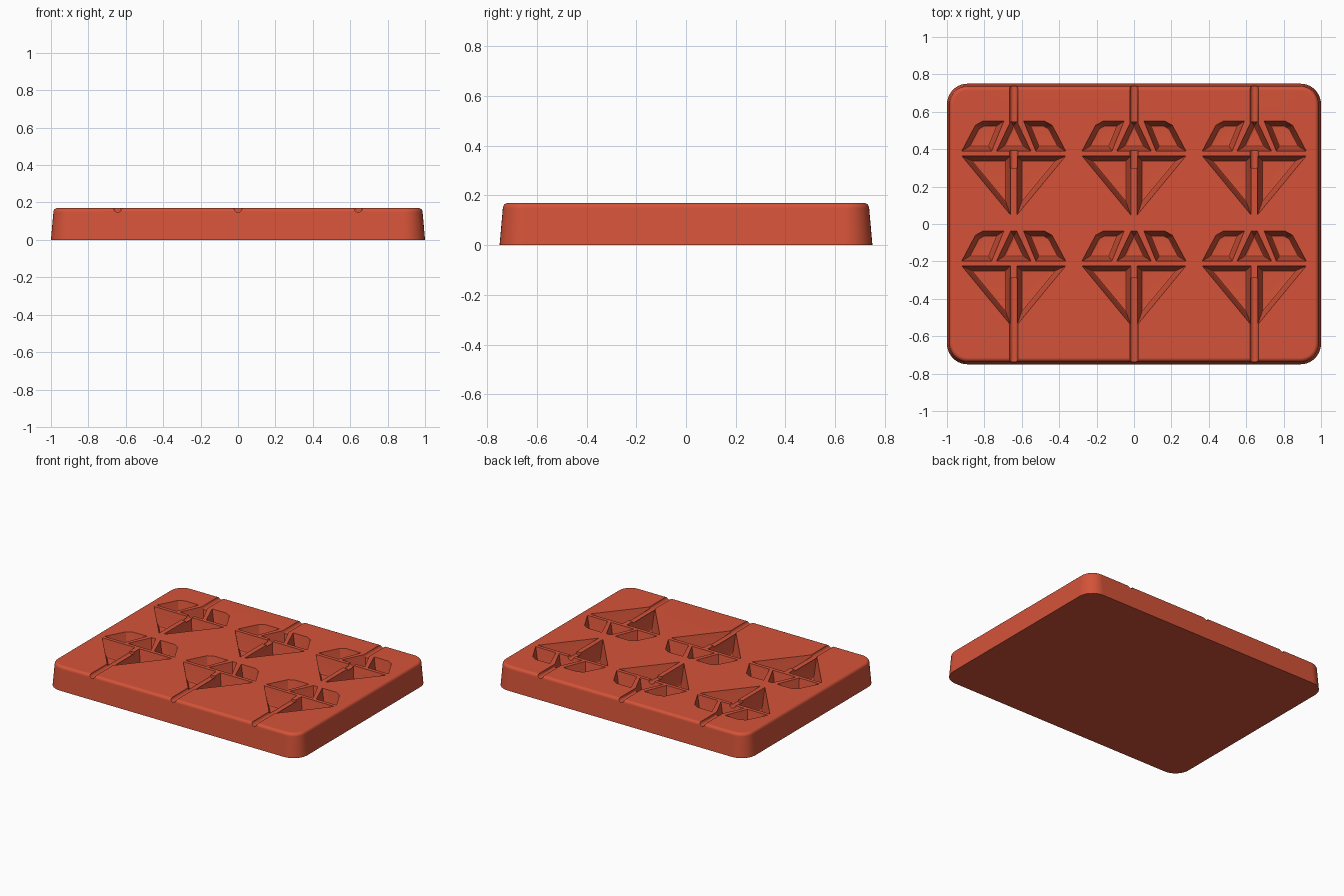
import bpy, bmesh, math
from mathutils import Vector

cube = bpy.data.objects.get("Cube")
if cube:
    bpy.data.objects.remove(cube, do_unlink=True)

TOP = 0.17

red = bpy.data.materials.new("brick red")
red.use_nodes = True
red.diffuse_color = (0.66, 0.086, 0.04, 1)
red.node_tree.nodes["Principled BSDF"].inputs["Base Color"].default_value = red.diffuse_color


def inset(points, d):
    """Move every edge of a counter-clockwise convex outline inwards by d."""
    result = []
    for i, p in enumerate(points):
        a = (p - points[i - 1]).normalized()
        b = (points[(i + 1) % len(points)] - p).normalized()
        na, nb = Vector((-a.y, a.x)), Vector((-b.y, b.x))
        result.append(p + (na + nb) * d / (1 + na.dot(nb)))
    return result


def loft(bm, outline, levels):
    """Closed solid from (height, inset) levels, listed from the bottom up."""
    rings = [[bm.verts.new((p.x, p.y, z)) for p in inset(outline, d)] for z, d in levels]
    n = len(outline)
    for low, high in zip(rings, rings[1:]):
        for i in range(n):
            j = (i + 1) % n
            bm.faces.new((low[i], low[j], high[j], high[i]))
    bm.faces.new(rings[0][::-1])
    bm.faces.new(rings[-1])


def make_object(name, bm):
    bmesh.ops.recalc_face_normals(bm, faces=bm.faces)
    mesh = bpy.data.meshes.new(name)
    bm.to_mesh(mesh)
    bm.free()
    mesh.materials.append(red)
    obj = bpy.data.objects.new(name, mesh)
    bpy.context.collection.objects.link(obj)
    return obj


def rounded_rectangle(hx, hy, r, steps=10):
    points = []
    for k, (sx, sy) in enumerate(((1, 1), (-1, 1), (-1, -1), (1, -1))):
        for s in range(steps + 1):
            a = math.pi / 2 * (k + s / steps)
            points.append(Vector((sx * (hx - r) + r * math.cos(a), sy * (hy - r) + r * math.sin(a))))
    return points


# Tray block: drafted sides and a rounded top rim
bm = bmesh.new()
rim = 0.022
levels = [(0, 0), (TOP - rim, 0.013)]
for s in range(1, 6):
    a = math.pi / 2 * s / 5
    levels.append((TOP - rim + rim * math.sin(a), 0.013 + rim * (1 - math.cos(a))))
loft(bm, rounded_rectangle(1, 0.75, 0.11), levels)
tray = make_object("mould_tray", bm)

# Gem pockets: five drafted facets per gem, y measured from the gem's girdle
girdle = 0.378
side_facet = [(-0.278, 0.012), (-0.118, 0.012), (-0.053, 0.172), (-0.165, 0.172), (-0.205, 0.15)]
lower_facet = [(-0.278, -0.014), (-0.017, -0.33), (-0.017, -0.014)]
middle_facet = [(-0.092, 0.012), (0.092, 0.012), (0.016, 0.172), (-0.016, 0.172)]


def mirrored(points):
    return [(-x, y) for x, y in reversed(points)]


facets = [side_facet, lower_facet, middle_facet, mirrored(side_facet), mirrored(lower_facet)]
pocket_levels = [(0.05, 0.034), (0.053, 0.026), (0.062, 0.02), (TOP, 0), (TOP + 0.03, -0.005)]
columns = (-0.643, 0, 0.643)
bm = bmesh.new()
for cx in columns:
    for cy in (girdle, girdle - 0.588):
        for facet in facets:
            loft(bm, [Vector((cx + x, cy + y)) for x, y in facet], pocket_levels)
pockets = make_object("pocket_cutter", bm)

# Round-bottomed channels running in from the back and front edges
bm = bmesh.new()
radius = 0.022
for cx in columns:
    for start, end in ((0.3, 0.8), (-0.8, -0.288)):
        rings = []
        for y in (start, end):
            ring = [bm.verts.new((cx - radius, y, TOP + 0.03))]
            for s in range(13):
                a = math.pi * (1 + s / 12)
                ring.append(bm.verts.new((cx + radius * math.cos(a), y, TOP + radius * math.sin(a))))
            ring.append(bm.verts.new((cx + radius, y, TOP + 0.03)))
            rings.append(ring)
        n = len(rings[0])
        for i in range(n):
            j = (i + 1) % n
            bm.faces.new((rings[0][i], rings[0][j], rings[1][j], rings[1][i]))
        bm.faces.new(rings[0])
        bm.faces.new(rings[1][::-1])
channels = make_object("channel_cutter", bm)

# Cut the tray, then drop the cutters
bpy.ops.object.select_all(action="DESELECT")
tray.select_set(True)
bpy.context.view_layer.objects.active = tray
for cutter in (pockets, channels):
    cutter.hide_render = True
    cut = tray.modifiers.new(cutter.name, "BOOLEAN")
    cut.operation = "DIFFERENCE"
    cut.solver = "EXACT"
    cut.object = cutter
    bpy.ops.object.modifier_apply(modifier=cut.name)
    bpy.data.objects.remove(cutter, do_unlink=True)

# Smooth the fillets while keeping flat faces flat
bpy.ops.object.shade_smooth_by_angle(angle=math.radians(32))
weighted = tray.modifiers.new("flat_face_normals", "WEIGHTED_NORMAL")
weighted.keep_sharp = True
